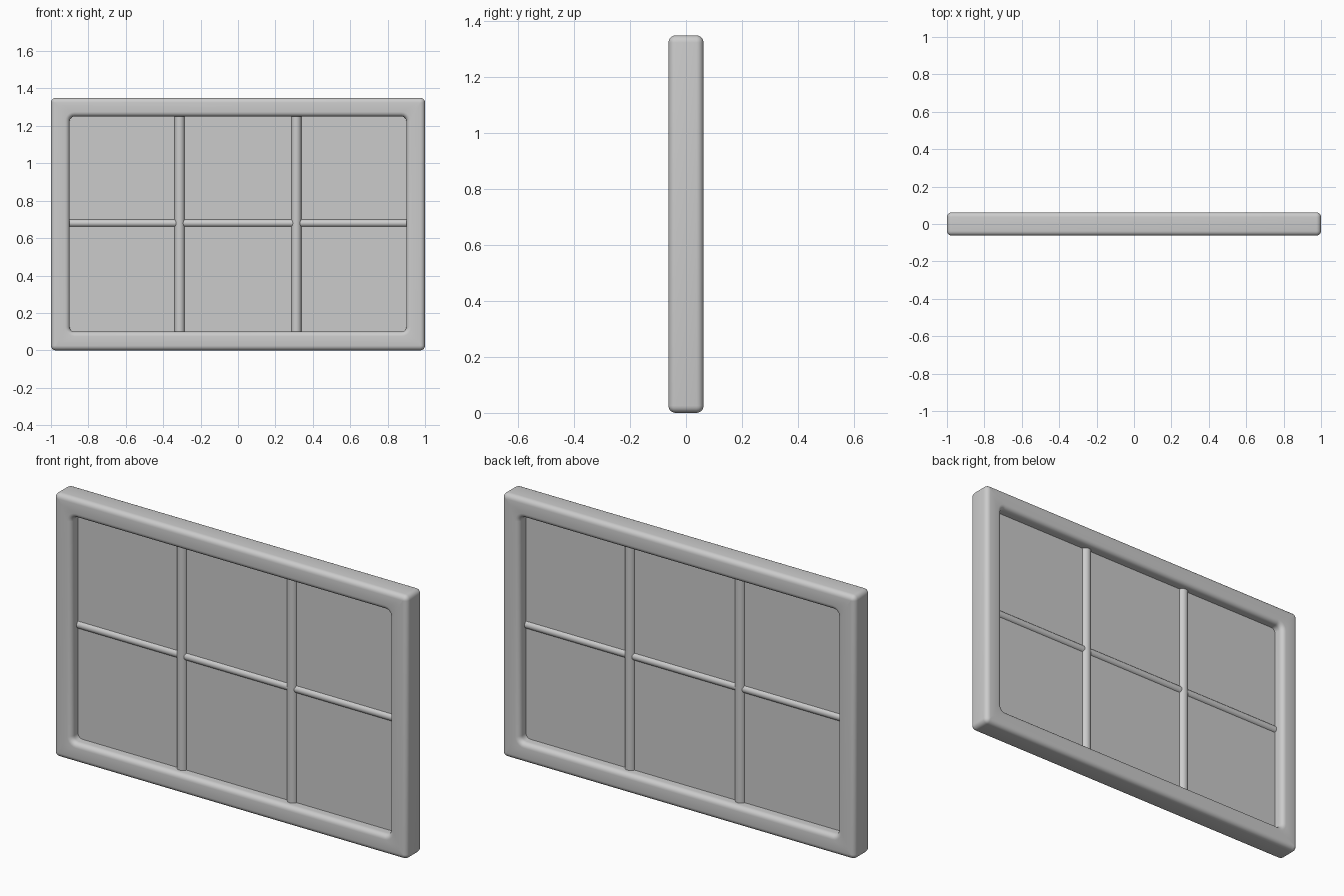
import bpy, bmesh, math

if "Cube" in bpy.data.objects:
    bpy.data.objects.remove(bpy.data.objects["Cube"])

W, H, D = 1.0, 0.675, 0.0625      # half width, half height, half depth
IW, IH = 0.9, 0.575               # half size of the opening
R, SEG = 0.025, 5                 # edge rounding
CZ = H                            # centre height


def smooth(ob, angle=35):
    bpy.ops.object.select_all(action='DESELECT')
    ob.select_set(True)
    bpy.context.view_layer.objects.active = ob
    bpy.ops.object.shade_smooth_by_angle(angle=math.radians(angle))


def rounded_loop(bm, hw, hh, r, y):
    """Rounded rectangle in the xz plane at depth y."""
    verts = []
    for q, (sx, sz) in enumerate([(1, 1), (-1, 1), (-1, -1), (1, -1)]):
        for i in range(SEG + 1):
            a = math.pi / 2 * (q + i / SEG)
            verts.append(bm.verts.new((sx * (hw - r) + r * math.cos(a), y,
                                       CZ + sz * (hh - r) + r * math.sin(a))))
    return verts


# Outer frame: rounded section carried around the opening
def make_frame():
    bm = bmesh.new()
    loops = []
    arc = [math.pi / 2 * i / SEG for i in range(SEG + 1)]
    eps = 0.0005
    quarter = [(R * (1 - math.cos(a)), D - R + R * math.sin(a)) for a in arc]
    section = [(e, y) for e, y in quarter]
    section = [(e, -y) for e, y in reversed(quarter)] + section
    for e, y in section:                       # outside, front to back
        loops.append(rounded_loop(bm, W - e, H - e, R - e + eps, y))
    for e, y in reversed(section):             # opening, back to front
        loops.append(rounded_loop(bm, IW + e, IH + e, R + e, y))
    n = len(loops[0])
    for k in range(len(loops)):
        a, b = loops[k], loops[(k + 1) % len(loops)]
        for i in range(n):
            j = (i + 1) % n
            bm.faces.new((a[i], a[j], b[j], b[i]))
    bmesh.ops.recalc_face_normals(bm, faces=bm.faces)
    me = bpy.data.meshes.new("frame")
    bm.to_mesh(me)
    bm.free()
    ob = bpy.data.objects.new("frame", me)
    bpy.context.collection.objects.link(ob)
    smooth(ob)


def rod(name, radius, length, loc, rot=(0, 0, 0)):
    bpy.ops.mesh.primitive_cylinder_add(vertices=32, radius=radius, depth=length,
                                        location=loc, rotation=rot)
    ob = bpy.context.object
    ob.name = name
    smooth(ob)


make_frame()

# Thin pane
bpy.ops.mesh.primitive_cube_add(size=1, location=(0, 0, CZ))
pane = bpy.context.object
pane.name = "pane"
pane.scale = (2 * IW + 0.02, 0.016, 2 * IH + 0.02)

# Glazing bars
for side, x in (("left", -0.312), ("right", 0.312)):
    rod("upright_bar_" + side, 0.0275, 2 * IH + 0.02, (x, 0, CZ))
rod("cross_bar", 0.02, 2 * IW + 0.02, (0, 0, 0.68), (0, math.pi / 2, 0))
